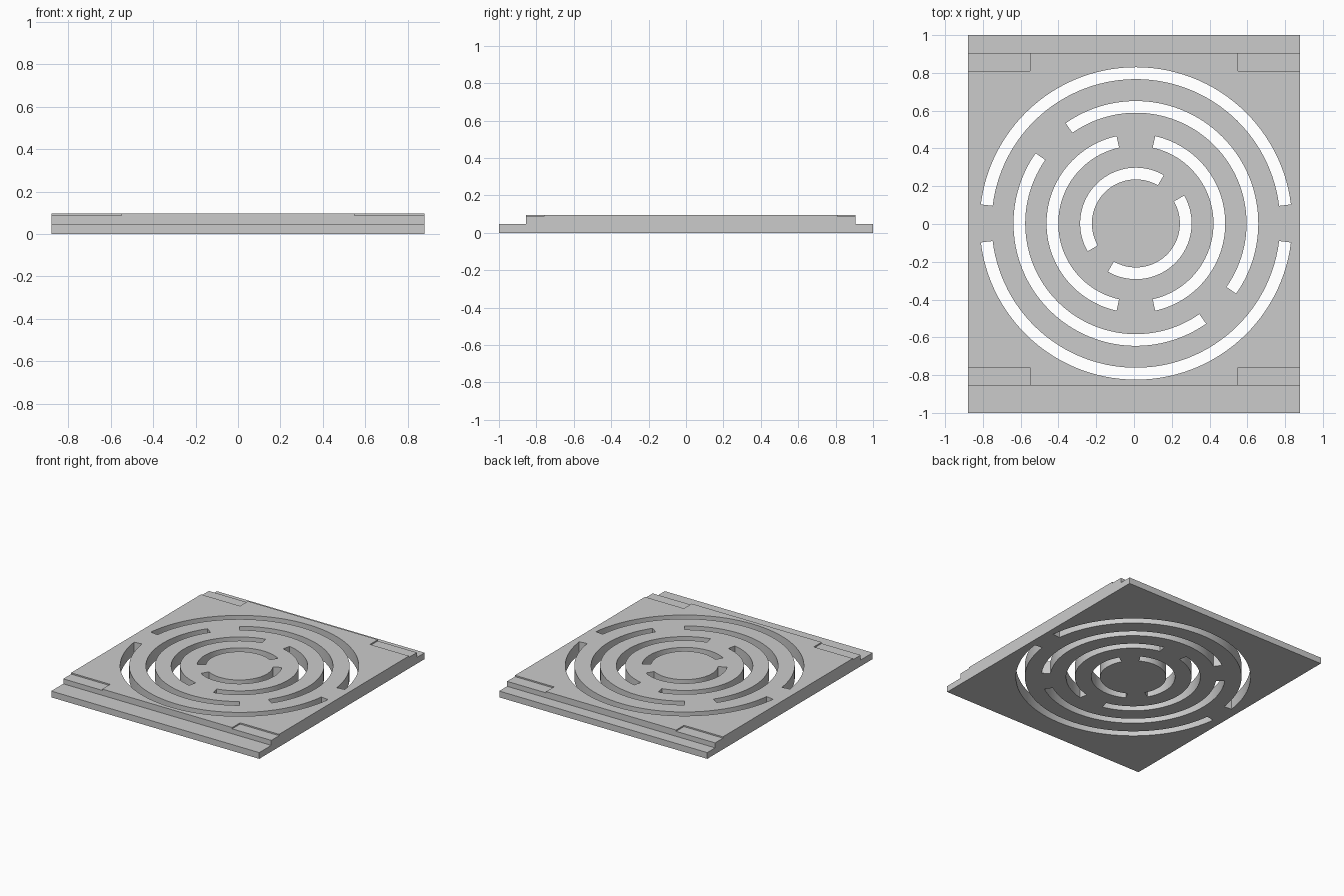
import bpy
import bmesh
from math import cos, sin, radians

cube = bpy.data.objects.get("Cube")
if cube:
    bpy.data.objects.remove(cube, do_unlink=True)

HALF_WIDTH = 0.88
TOP, LEDGE, RECESS = 0.096, 0.048, 0.086
FRONT, BACK = -0.855, 0.905          # edges of the raised panel
CENTRE = (0.01, 0.003)               # middle of the slot rings
ARC_STEPS = 56

grey = bpy.data.materials.new("plain grey")
grey.use_nodes = True
grey.diffuse_color = (0.6, 0.6, 0.6, 1)
grey.node_tree.nodes["Principled BSDF"].inputs["Base Color"].default_value = (0.6, 0.6, 0.6, 1)


def add_prism(bm, points, offset):
    """Extrude a closed outline along the offset vector."""
    face = bm.faces.new([bm.verts.new(p) for p in points])
    result = bmesh.ops.extrude_face_region(bm, geom=[face], use_keep_orig=True)
    moved = [v for v in result["geom"] if isinstance(v, bmesh.types.BMVert)]
    bmesh.ops.translate(bm, verts=moved, vec=offset)


def make_object(name, bm):
    bmesh.ops.recalc_face_normals(bm, faces=bm.faces[:])
    mesh = bpy.data.meshes.new(name)
    bm.to_mesh(mesh)
    bm.free()
    mesh.materials.append(grey)
    obj = bpy.data.objects.new(name, mesh)
    bpy.context.collection.objects.link(obj)
    return obj


def add_arc_slot(bm, inner, outer, start, end):
    """Curved slot with radial ends, passing right through the plate."""
    angles = [radians(start + (end - start) * i / ARC_STEPS) for i in range(ARC_STEPS + 1)]
    path = [(outer, a) for a in angles] + [(inner, a) for a in reversed(angles)]
    points = [(CENTRE[0] + r * cos(a), CENTRE[1] + r * sin(a), -0.1) for r, a in path]
    add_prism(bm, points, (0, 0, 0.4))


# Stepped plate: a profile in y and z, extruded across the width
profile = [(-1, 0), (1, 0), (1, LEDGE), (BACK, LEDGE), (BACK, TOP),
           (FRONT, TOP), (FRONT, LEDGE), (-1, LEDGE)]
bm = bmesh.new()
add_prism(bm, [(-HALF_WIDTH, y, z) for y, z in profile], (2 * HALF_WIDTH, 0, 0))
plate = make_object("drain_grate_plate", bm)

# Slot cutters: two opposite arcs per ring (inner, outer, start, end)
rings = [(0.764, 0.827, 7, 173),
         (0.586, 0.648, -35, 125),
         (0.411, 0.473, -77.5, 77.5),
         (0.233, 0.295, 60, 210)]
bm = bmesh.new()
for inner, outer, start, end in rings:
    for turn in (0, 180):
        add_arc_slot(bm, inner, outer, start + turn, end + turn)

# Shallow recess cutters at the four corners of the raised panel
for side in (-1, 1):
    for y0, y1 in ((FRONT - 0.05, FRONT + 0.095), (BACK - 0.095, BACK + 0.05)):
        xa, xb = side * 0.55, side * (HALF_WIDTH + 0.1)
        add_prism(bm, [(xa, y0, RECESS), (xb, y0, RECESS), (xb, y1, RECESS), (xa, y1, RECESS)],
                  (0, 0, 0.1))
cutter = make_object("slot_cutter", bm)
cutter.hide_render = True

# Cut the plate, then discard the cutter
cut = plate.modifiers.new("cut slots", "BOOLEAN")
cut.operation = "DIFFERENCE"
cut.solver = "EXACT"
cut.object = cutter
bpy.ops.object.select_all(action="DESELECT")
plate.select_set(True)
bpy.context.view_layer.objects.active = plate
bpy.ops.object.modifier_apply(modifier=cut.name)
bpy.data.objects.remove(cutter, do_unlink=True)

# Smooth the curved slot walls, keep the edges crisp
bpy.ops.object.shade_smooth_by_angle(angle=radians(30))
